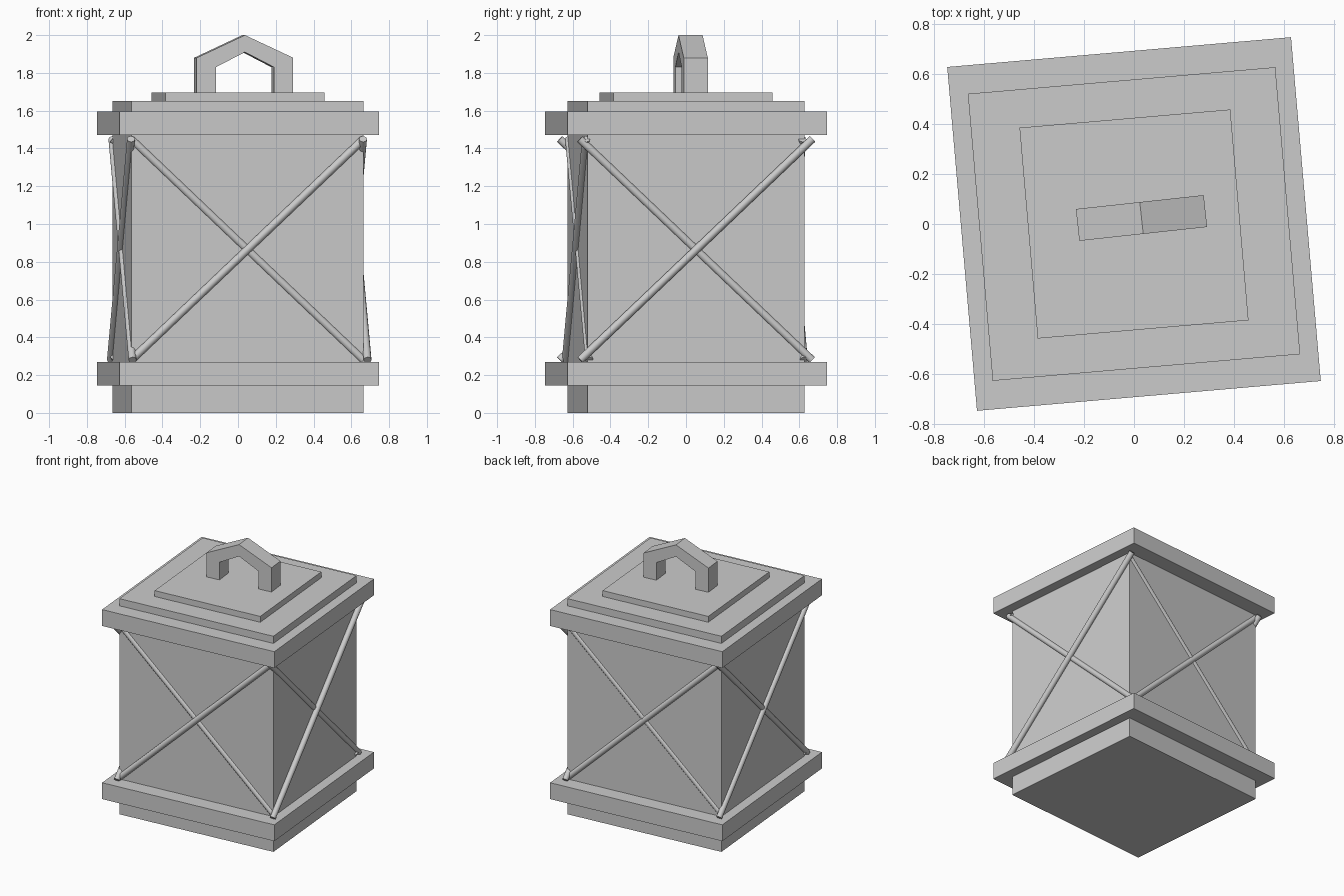
import bpy
import math
from mathutils import Matrix, Vector

if "Cube" in bpy.data.objects:
    bpy.data.objects.remove(bpy.data.objects["Cube"], do_unlink=True)

grey = bpy.data.materials.new("plain_grey")
grey.use_nodes = True
colour = (0.6, 0.6, 0.6, 1)
grey.diffuse_color = colour
grey.node_tree.nodes["Principled BSDF"].inputs["Base Color"].default_value = colour

TURN = math.radians(4.95)
SPIN = Matrix.Rotation(TURN, 4, "Z")


def block(name, half_x, half_y, low, high):
    """Box turned with the whole lantern."""
    bpy.ops.mesh.primitive_cube_add(size=2, location=(0, 0, (low + high) / 2))
    ob = bpy.context.object
    ob.name = name
    ob.scale = (half_x, half_y, (high - low) / 2)
    ob.rotation_euler.z = TURN
    ob.data.materials.append(grey)


def rod(name, start, end, radius=0.021):
    """Round bar between two points in the lantern's own frame."""
    a, b = SPIN @ Vector(start), SPIN @ Vector(end)
    bpy.ops.mesh.primitive_cylinder_add(vertices=12, radius=radius,
                                        depth=(b - a).length, location=(a + b) / 2)
    ob = bpy.context.object
    ob.name = name
    ob.rotation_euler = (b - a).to_track_quat("Z", "Y").to_euler()
    ob.data.materials.append(grey)
    bpy.ops.object.shade_smooth_by_angle(angle=math.radians(40))


# Body and stacked slabs
block("body", 0.617, 0.576, 0, 1.65)
block("lower_rim", 0.69, 0.69, 0.145, 0.27)
block("upper_rim", 0.69, 0.69, 1.47, 1.595)
block("lid_step", 0.423, 0.423, 1.64, 1.695)

# Crossed bars: distance of the rising and the falling bar from the axis
sides = {"front": (0, 0.585, 0.568), "left": (1, 0.635, 0.611),
         "back": (2, 0.573, 0.565), "right": (3, 0.622, 0.614)}
REACH, LOW, HIGH = 0.617, 0.28, 1.45
for side, (quarter, rising, falling) in sides.items():
    face = Matrix.Rotation(quarter * math.pi / 2, 4, "Z")
    rod(side + "_rising_bar", face @ Vector((-REACH, -rising, LOW)),
        face @ Vector((REACH, -rising, HIGH)))
    rod(side + "_falling_bar", face @ Vector((-REACH, -falling, HIGH)),
        face @ Vector((REACH, -falling, LOW)))

# Peaked handle, a profile with thickness
profile = [(-0.257, 1.69), (-0.257, 1.88), (0, 2.0), (0.257, 1.88), (0.257, 1.69),
           (0.155, 1.69), (0.155, 1.83), (0, 1.91), (-0.155, 1.83), (-0.155, 1.69)]
DEPTH = 0.064
n = len(profile)
verts = [(x, y, z) for y in (-DEPTH, DEPTH) for x, z in profile]
faces = [(i, i + n, (i + 1) % n + n, (i + 1) % n) for i in range(n)]
for i in range(n // 2 - 1):
    quad = (i, i + 1, n - 2 - i, n - 1 - i)
    faces += [quad, tuple(v + n for v in reversed(quad))]
mesh = bpy.data.meshes.new("handle")
mesh.from_pydata(verts, [], faces)
mesh.materials.append(grey)
handle = bpy.data.objects.new("handle", mesh)
handle.location = (0.03, 0.024, 0)
handle.rotation_euler.z = math.radians(6.2)
bpy.context.collection.objects.link(handle)
